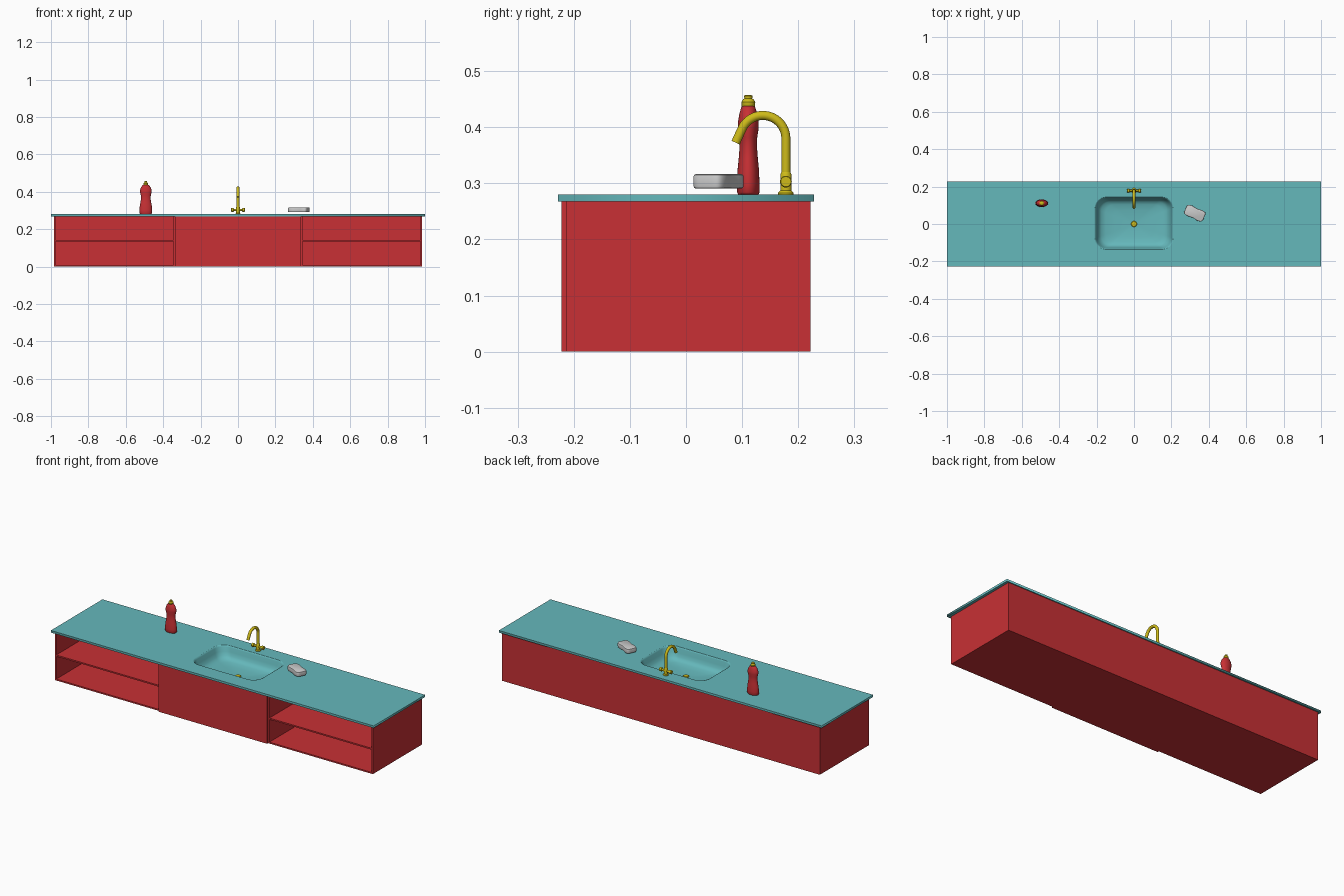
import bpy, bmesh, math
from mathutils import Vector

if "Cube" in bpy.data.objects:
    bpy.data.objects.remove(bpy.data.objects["Cube"])


def material(name, rgb):
    m = bpy.data.materials.new(name)
    m.diffuse_color = (*rgb, 1)
    m.use_nodes = True
    m.node_tree.nodes["Principled BSDF"].inputs["Base Color"].default_value = m.diffuse_color
    return m


RED = material("red", (0.58, 0.03, 0.035))
TEAL = material("teal", (0.13, 0.48, 0.5))
YELLOW = material("yellow", (0.62, 0.5, 0.01))


def finish(ob, mat, angle=None):
    if mat:
        ob.data.materials.append(mat)
    bpy.ops.object.select_all(action='DESELECT')
    ob.select_set(True)
    bpy.context.view_layer.objects.active = ob
    if ob.type == 'CURVE':
        bpy.ops.object.convert(target='MESH')
        ob = bpy.context.object
    if angle:
        bpy.ops.object.shade_smooth_by_angle(angle=math.radians(angle))
    return ob


def box(name, x, y, z, mat):
    bpy.ops.mesh.primitive_cube_add(size=1, location=[(a + b) / 2 for a, b in (x, y, z)])
    ob = bpy.context.object
    ob.name = name
    ob.scale = [b - a for a, b in (x, y, z)]
    bpy.ops.object.transform_apply(location=False, rotation=False)
    return finish(ob, mat)


def loft(name, rings, mat, loc=(0, 0, 0), cap_start=True, angle=35):
    bm = bmesh.new()
    loops = [[bm.verts.new(p) for p in ring] for ring in rings]
    for a, b in zip(loops, loops[1:]):
        n = len(a)
        for i in range(n):
            j = (i + 1) % n
            bm.faces.new((a[i], a[j], b[j], b[i]))
    if cap_start:
        bm.faces.new(loops[0][::-1])
    bm.faces.new(loops[-1])
    me = bpy.data.meshes.new(name)
    bm.to_mesh(me)
    bm.free()
    ob = bpy.data.objects.new(name, me)
    ob.location = loc
    bpy.context.collection.objects.link(ob)
    return finish(ob, mat, angle)


def ellipse(rx, ry, z, n=32):
    return [(rx * math.cos(t), ry * math.sin(t), z)
            for t in (2 * math.pi * i / n for i in range(n))]


def turned(name, profile, mat, loc):
    return loft(name, [ellipse(r, r, z) for r, z in profile], mat, loc)


def rounded_rect(hx, hy, r, z=0, cy=0, steps=8):
    pts = []
    for k, (sx, sy) in enumerate(((1, 1), (-1, 1), (-1, -1), (1, -1))):
        for i in range(steps + 1):
            t = math.pi / 2 * (k + i / steps)
            pts.append((sx * (hx - r) + r * math.cos(t), cy + sy * (hy - r) + r * math.sin(t), z))
    return pts


def curve(name, splines, cyclic, **settings):
    cu = bpy.data.curves.new(name, 'CURVE')
    for k, v in settings.items():
        setattr(cu, k, v)
    for pts in splines:
        s = cu.splines.new('POLY')
        s.points.add(len(pts) - 1)
        for p, co in zip(s.points, pts):
            p.co = (*co, 1)
        s.use_cyclic_u = cyclic
    ob = bpy.data.objects.new(name, cu)
    bpy.context.collection.objects.link(ob)
    return ob


# Cabinet carcass: bottom, back, sides, dividers, shelves and door
T = 0.008
TOP = 0.268
FRONT, BACK = -0.213, 0.222
box("cabinet_bottom", (-0.985, 0.985), (FRONT, BACK), (0, T), RED)
box("cabinet_back", (-0.985, 0.985), (0.198, BACK), (T, TOP), RED)
for side, s in (("left", -1), ("right", 1)):
    def span(a, b):
        return tuple(sorted((s * a, s * b)))
    box(side + "_side_panel", span(0.985 - T, 0.985), (FRONT, 0.198), (T, TOP), RED)
    box(side + "_divider", span(0.335, 0.344), (FRONT, 0.198), (T, TOP), RED)
    box(side + "_shelf", span(0.344, 0.985 - T), (FRONT, 0.198), (0.135, 0.143), RED)
box("centre_door", (-0.336, 0.336), (-0.222, FRONT), (0, TOP), RED)

# Countertop with rounded basin opening
HX, HY, R, CY = 0.21, 0.14, 0.06, 0.004
outer = [(-1, -0.228, 0), (1, -0.228, 0), (1, 0.228, 0), (-1, 0.228, 0)]
top = curve("countertop", [outer, rounded_rect(HX, HY, R, 0, CY)], True,
            dimensions='2D', fill_mode='BOTH', extrude=0.006)
top.location.z = 0.274
finish(top, TEAL)

# Basin bowl sloping to the drain
bowl = [(1, .28), (.985, .2785), (.968, .272), (.935, .25), (.89, .231), (.83, .219),
        (.72, .212), (.5, .207), (.25, .204), (.06, .203)]
loft("basin", [rounded_rect(HX * s, HY * s, R * s, z, CY * s) for s, z in bowl],
     TEAL, cap_start=False, angle=50)
turned("drain", [(.016, .198), (.016, .205), (.013, .2075), (.004, .2075)], YELLOW, (0, 0, 0))

# Faucet: body, gooseneck spout and cross handles
FY = 0.178
turned("faucet_body", [(.014, 0), (.014, .003), (.010, .007), (.010, .036), (.008, .04)],
       YELLOW, (0, FY, 0.28))
path = [(0, FY, 0.29)]
for i in range(21):
    a = math.radians(155 * i / 20)
    path.append((0, 0.137 + 0.041 * math.cos(a), 0.38 + 0.041 * math.sin(a)))
path.append((0, 0.0885, 0.3725))
spout = curve("faucet_spout", [path], False, dimensions='3D', bevel_depth=0.008,
              bevel_resolution=6, use_fill_caps=True)
finish(spout, YELLOW, 40)
for side, s in (("left", -1), ("right", 1)):
    h = turned(side + "_handle", [(.006, 0), (.006, .022), (.010, .024), (.0105, .035), (.009, .037)],
               YELLOW, (0, FY, 0.303))
    h.rotation_euler.y = s * math.pi / 2

# Soap bottle with oval waisted body and round cap
body = [(.030, .018, 0), (.033, .020, .004), (.034, .020, .02), (.032, .019, .045),
        (.028, .017, .065), (.0255, .0155, .085), (.027, .016, .102), (.031, .0185, .118),
        (.031, .0185, .128), (.026, .016, .143), (.018, .013, .154), (.012, .011, .158)]
BOTTLE = (-0.493, 0.111, 0.28)
loft("bottle_body", [ellipse(*p) for p in body], RED, BOTTLE, angle=60)
turned("bottle_cap", [(.010, .154), (.012, .157), (.0125, .165), (.009, .170), (.007, .171),
                      (.0075, .176), (.006, .177)], YELLOW, BOTTLE)


# Sponge with a pinched waist and softened edges
def sponge_ring(inset, z):
    hx, hy = 0.055 - inset, 0.031 - inset
    pts = []
    for i in range(64):
        t = 2 * math.pi * i / 64
        c, s = math.cos(t), math.sin(t)
        x = hx * math.copysign(abs(c) ** 0.4, c)
        y = hy * math.copysign(abs(s) ** 0.4, s)
        pts.append((x, y * (1 - 0.13 * math.exp(-(x / 0.02) ** 2)), z))
    return pts


sponge = loft("sponge", [sponge_ring(*p) for p in
                         ((.004, 0), (.001, .0015), (0, .005), (0, .021), (.001, .0245), (.004, .026))],
              None, (0.325, 0.058, 0.2905), angle=45)
sponge.rotation_euler.z = math.radians(-25)
